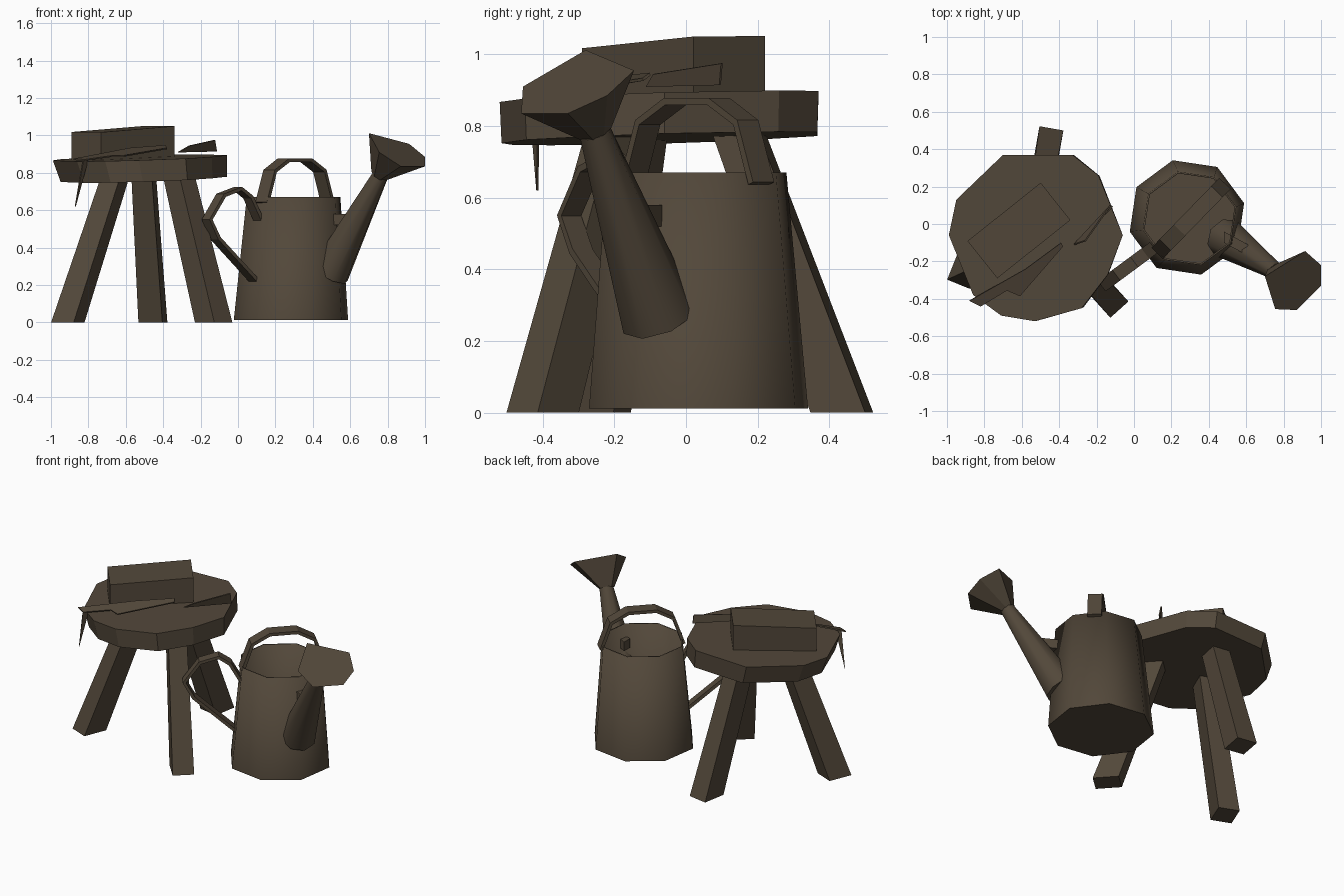
import bpy
import bmesh
import math
from mathutils import Vector, Matrix

cube = bpy.data.objects.get("Cube")
if cube:
    bpy.data.objects.remove(cube, do_unlink=True)

BROWN = (0.085, 0.064, 0.042, 1.0)
brown = bpy.data.materials.new("weathered_brown")
brown.use_nodes = True
brown.diffuse_color = BROWN
shader = next(n for n in brown.node_tree.nodes if n.type == 'BSDF_PRINCIPLED')
shader.inputs["Base Color"].default_value = BROWN
shader.inputs["Roughness"].default_value = 0.9


def finish(name, bm, thickness=0.0, smooth=False, offset=0.0):
    """Turn a bmesh into a named object, optionally thickened or smoothed."""
    bmesh.ops.recalc_face_normals(bm, faces=bm.faces)
    mesh = bpy.data.meshes.new(name)
    bm.to_mesh(mesh)
    bm.free()
    mesh.materials.append(brown)
    obj = bpy.data.objects.new(name, mesh)
    bpy.context.collection.objects.link(obj)
    if thickness:
        solid = obj.modifiers.new("thickness", 'SOLIDIFY')
        solid.thickness = thickness
        solid.offset = offset
    if smooth:
        bpy.ops.object.select_all(action='DESELECT')
        obj.select_set(True)
        bpy.context.view_layer.objects.active = obj
        bpy.ops.object.shade_smooth_by_angle(angle=math.radians(62))
    return obj


def loft(name, rings, cap_start=True, cap_end=True, **style):
    """Skin a list of equal-length point rings."""
    bm = bmesh.new()
    loops = [[bm.verts.new(p) for p in ring] for ring in rings]
    count = len(loops[0])
    for low, high in zip(loops, loops[1:]):
        for i in range(count):
            j = (i + 1) % count
            bm.faces.new((low[i], low[j], high[j], high[i]))
    if cap_start:
        bm.faces.new(loops[0][::-1])
    if cap_end:
        bm.faces.new(loops[-1])
    return finish(name, bm, **style)


def circle(center, radius, sides, turn=0.0, axis=(0, 0, 1)):
    """Points of a regular polygon facing along an axis."""
    tilt = Vector((0, 0, 1)).rotation_difference(Vector(axis))
    ring = []
    for i in range(sides):
        a = turn + math.tau * i / sides
        ring.append(Vector(center) + tilt @ Vector((math.cos(a), math.sin(a), 0)) * radius)
    return ring


def rectangle(center, size, turn):
    spin = Matrix.Rotation(math.radians(turn), 3, 'Z')
    corners = ((-1, -1), (1, -1), (1, 1), (-1, 1))
    return [Vector(center) + spin @ Vector((u * size[0] / 2, v * size[1] / 2, 0))
            for u, v in corners]


def strap(name, path, width, across, thickness=0.02):
    """Bent flat bar following a path."""
    side = Vector(across).normalized() * width / 2
    bm = bmesh.new()
    pairs = [(bm.verts.new(Vector(p) - side), bm.verts.new(Vector(p) + side)) for p in path]
    for a, b in zip(pairs, pairs[1:]):
        bm.faces.new((a[0], a[1], b[1], b[0]))
    return finish(name, bm, thickness=thickness)


def plate(name, points, thickness=0.008):
    bm = bmesh.new()
    bm.faces.new([bm.verts.new(p) for p in points])
    return finish(name, bm, thickness=thickness)


def lean(x, y):
    """Slight slope shared by the seat and the things lying on it."""
    return 0.03 * (x + 0.52) + 0.028 * (y + 0.07)


# Stool seat: irregular worn slab
outline = [(-0.70, 0.37), (-0.95, 0.13), (-0.99, -0.06), (-0.86, -0.38), (-0.71, -0.49),
           (-0.53, -0.52), (-0.28, -0.45), (-0.14, -0.27), (-0.06, -0.06), (-0.19, 0.26),
           (-0.33, 0.37)]
top = [(x, y, 0.88 + lean(x, y)) for x, y in outline]
bottom = [(-0.06 + (x + 0.06) * 0.955, y * 0.99, 0.765 + lean(x, y)) for x, y in outline]
loft("stool_seat", [bottom, top])

# Splayed square legs
legs = {
    "stool_leg_right": ((-0.91, -0.25), (-0.65, -0.13), 68),
    "stool_leg_back": ((-0.455, 0.435), (-0.505, 0.14), -10),
    "stool_leg_left": ((-0.13, -0.40), (-0.32, -0.19), -48),
}
for name, (foot, head, turn) in legs.items():
    size = (0.155, 0.13) if turn != -10 else (0.13, 0.155)
    loft(name, [rectangle((*foot, 0), size, turn),
                rectangle((*head, 0.8), [s * 0.85 for s in size], turn)])

# Block lying on the seat
base = rectangle((-0.615, -0.035, 0), (0.5, 0.255), 38.5)
loft("block", [[(p.x, p.y, z + 1.6 * lean(p.x, p.y)) for p in base] for z in (0.875, 1.037)])

# Small thin tools on the seat
plate("trowel_blade", [(-0.88, -0.41, 0.872), (-0.82, -0.44, 0.868), (-0.68, -0.355, 0.888),
                       (-0.61, -0.385, 0.89), (-0.38, -0.12, 0.93), (-0.39, -0.10, 0.945),
                       (-0.58, -0.24, 0.93)])
plate("trowel_tip", [(-0.83, -0.435, 0.86), (-0.80, -0.41, 0.88), (-0.87, -0.415, 0.62)])
plate("loose_shard", [(-0.32, -0.11, 0.91), (-0.26, -0.09, 0.945),
                      (-0.125, 0.10, 0.975), (-0.115, 0.095, 0.915)])

# Watering can body: open tapered octagon
turn = math.radians(14)
loft("can_body", [circle((0.283, 0.035, 0.012), 0.315, 8, turn),
                  circle((0.297, 0.03, 0.67), 0.258, 8, turn)],
     cap_end=False, thickness=0.01, smooth=True, offset=-1.0)

# Spout
axis = Vector((0.27, -0.19, 0.52)).normalized()
loft("can_spout", [circle((0.49, -0.075, 0.265), 0.11, 8, turn, axis),
                   circle((0.76, -0.255, 0.785), 0.045, 8, turn, axis)], smooth=True)

# Flared six-sided rose at the spout end
rim = [Vector(p) for p in ((0.70, -0.28, 1.012), (0.755, -0.455, 0.91), (0.87, -0.46, 0.835),
                           (1.0, -0.33, 0.835), (1.0, -0.22, 0.885), (0.915, -0.145, 0.955))]
neck = Vector((0.76, -0.255, 0.78))
middle = sum(rim, Vector()) / len(rim)
loft("can_rose", [[neck + (p - middle) * 0.27 for p in rim], rim])

# Brace between body and spout
loft("spout_brace", [[(x, y + w, z) for w, z in
                      ((-0.03, 0.52), (0.03, 0.52), (0.03, 0.58), (-0.03, 0.58))]
                     for x, y in ((0.48, -0.07), (0.61, -0.14))])

# Carrying hoop across the top
half = [(0.25, 0.64), (0.19, 0.81), (0.085, 0.868)]
profile = [(-s, z) for s, z in half] + half[::-1]
along = Vector((0.7, 0.72, 0))
strap("can_top_handle", [Vector((0.305, 0.03, z)) + along * s for s, z in profile],
      0.085, (0.72, -0.7, 0))

# Rear handle loop
loop = [(0.11, 0.55), (0.055, 0.67), (0.0, 0.715), (-0.09, 0.68), (-0.165, 0.55),
        (-0.12, 0.45), (0.09, 0.22)]
strap("can_rear_handle", [(x, -0.13 + 0.74 * (x - 0.1), z) for x, z in loop],
      0.07, (0.6, -0.8, 0))
